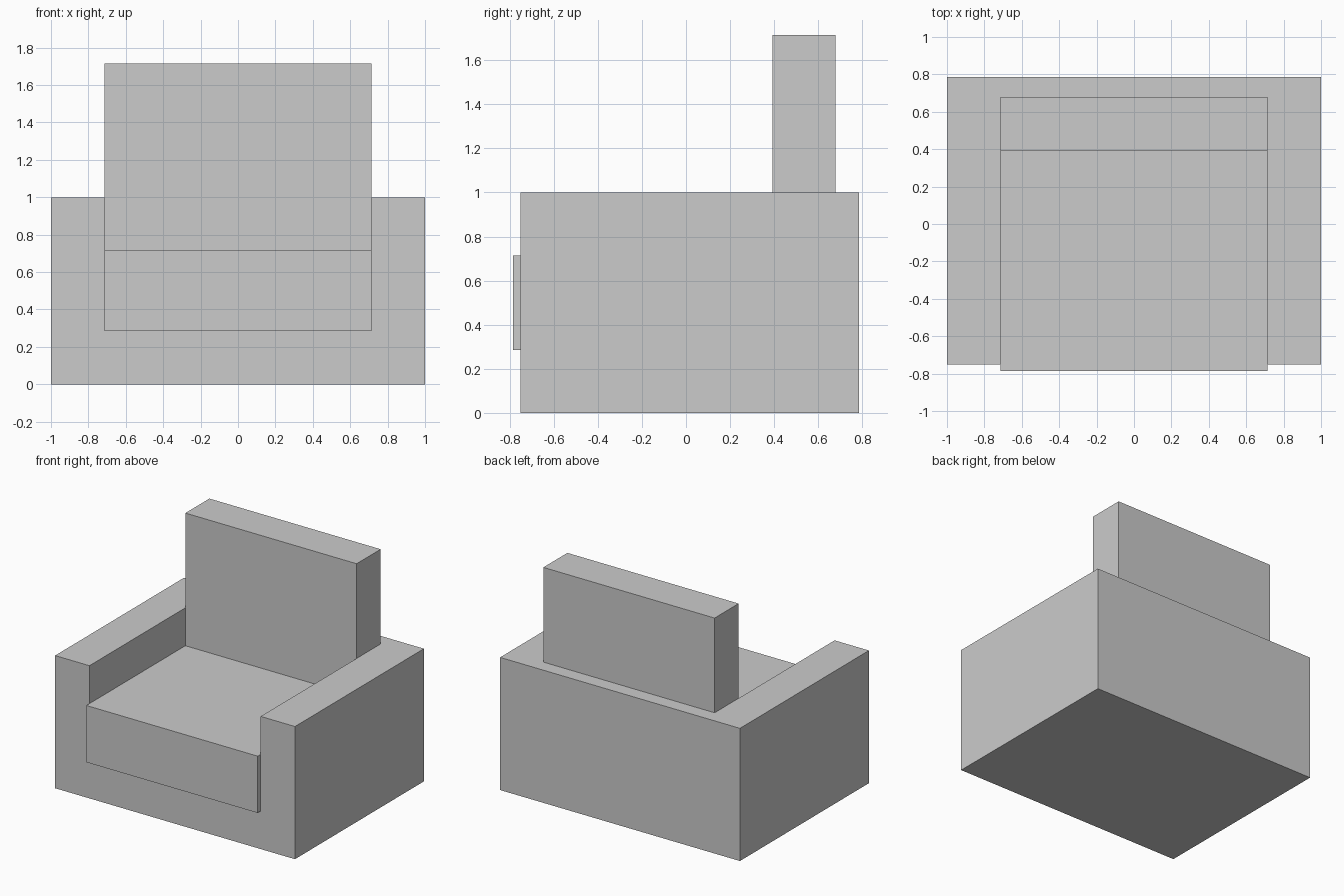
import bpy

if "Cube" in bpy.data.objects:
    bpy.data.objects.remove(bpy.data.objects["Cube"])

ARM = 0.714      # inner face of the arms
BASE = 0.286     # top of the base
SEAT = 0.714     # top of the seat cushion
BACK_Y = 0.679   # inner face of the rear panel


def box(name, lo, hi):
    """Box between two opposite corners."""
    centre = [(a + b) / 2 for a, b in zip(lo, hi)]
    bpy.ops.mesh.primitive_cube_add(size=1, location=centre)
    ob = bpy.context.object
    ob.name = ob.data.name = name
    ob.scale = [b - a for a, b in zip(lo, hi)]
    bpy.ops.object.transform_apply(location=False, rotation=False, scale=True)
    return ob


# Frame: one block with a well cut out, leaving base, arms and rear panel
frame = box("frame", (-1, -0.75, 0), (1, 0.786, 1))
well = box("well_cutter", (-ARM, -1, BASE), (ARM, BACK_Y, 1.3))
well.hide_render = True
cut = frame.modifiers.new("well", 'BOOLEAN')
cut.operation = 'DIFFERENCE'
cut.solver = 'EXACT'
cut.object = well
bpy.context.view_layer.objects.active = frame
bpy.ops.object.modifier_apply(modifier=cut.name)
bpy.data.objects.remove(well)

# Seat cushion, slightly proud of the frame at the front
box("seat_cushion", (-ARM, -0.786, BASE), (ARM, BACK_Y, SEAT))

# Back cushion standing on the seat
box("back_cushion", (-ARM, 0.393, SEAT), (ARM, BACK_Y, 1.714))
